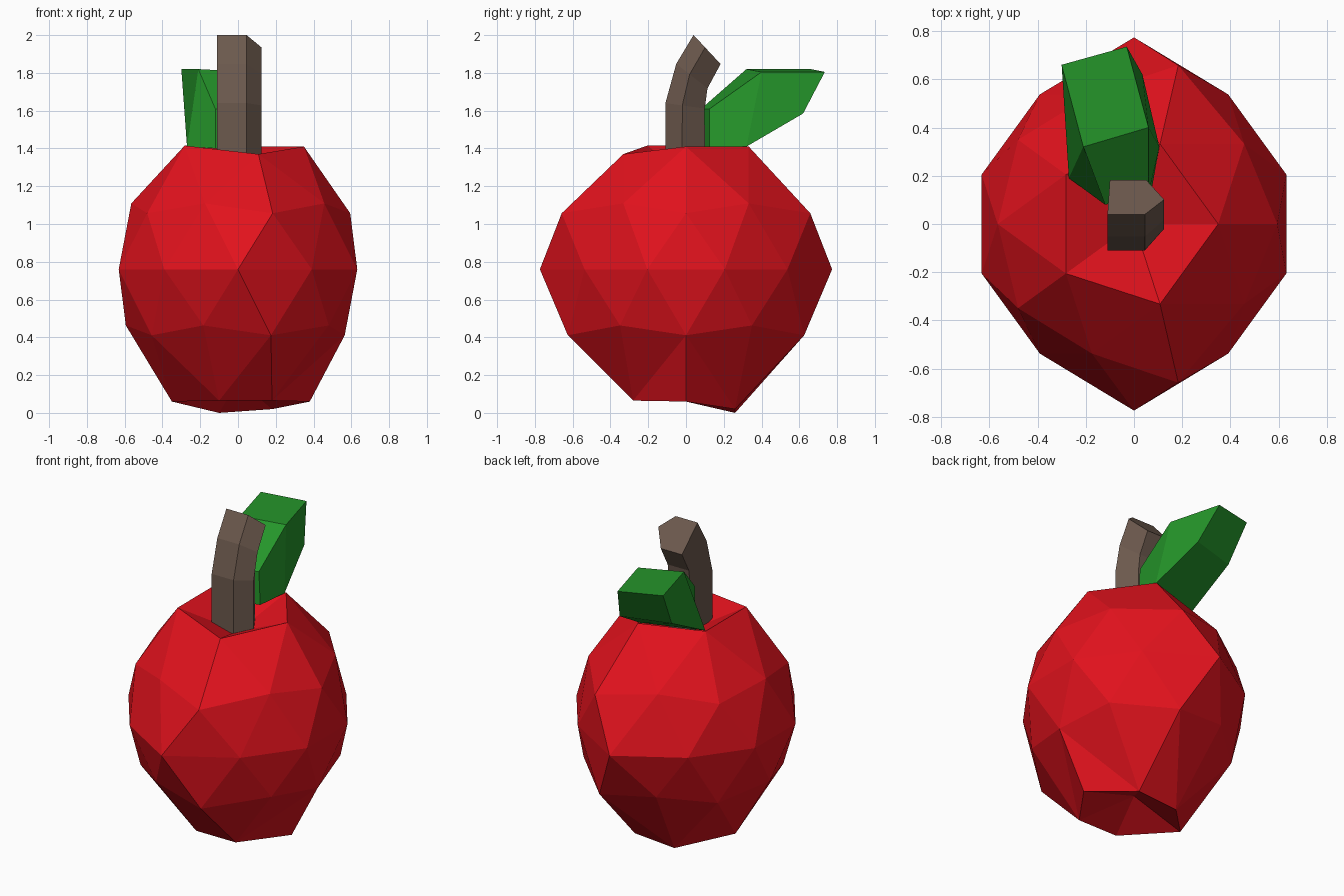
import bpy, bmesh
from math import sin, cos, radians
from mathutils import Vector

if "Cube" in bpy.data.objects:
    bpy.data.objects.remove(bpy.data.objects["Cube"])


def finish(bm, name, color):
    bmesh.ops.recalc_face_normals(bm, faces=bm.faces)
    me = bpy.data.meshes.new(name)
    bm.to_mesh(me)
    bm.free()
    ob = bpy.data.objects.new(name, me)
    bpy.context.collection.objects.link(ob)
    mat = bpy.data.materials.new(name + "_material")
    mat.diffuse_color = (*color, 1)
    mat.use_nodes = True
    mat.node_tree.nodes["Principled BSDF"].inputs["Base Color"].default_value = mat.diffuse_color
    me.materials.append(mat)
    return ob


def loft(name, rings, color):
    """Skin a list of equal-length rings and cap both ends."""
    bm = bmesh.new()
    vs = [[bm.verts.new(p) for p in r] for r in rings]
    n = len(vs[0])
    for a, b in zip(vs, vs[1:]):
        for i in range(n):
            j = (i + 1) % n
            bm.faces.new((a[i], a[j], b[j], b[i]))
    bm.faces.new(vs[0])
    bm.faces.new(vs[-1])
    return finish(bm, name, color)


# Apple body: low-poly sphere with a dented top and bottom
R, CZ = 0.664, 0.76
bm = bmesh.new()
bmesh.ops.create_icosphere(bm, subdivisions=2, radius=R)
bm.verts.ensure_lookup_table()


def at(deg, level):
    """Sphere vertex at a compass angle and height (unit sphere)."""
    r = (1 - level * level) ** 0.5
    p = Vector((r * cos(radians(deg)), r * sin(radians(deg)), level)) * R
    return min(bm.verts, key=lambda v: (v.co - p).length)


top = [at(a, 0.851) for a in (0, 72, 144, 216, 288)]
low = [at(a, -0.851) for a in (36, 108, 180, 252, 324)]
poles = [at(0, 1), at(0, -1)]
side = at(0, -0.526)
ridge = [at(s * a, l) for a, l in ((90, 0), (72, 0.447), (72, -0.526)) for s in (1, -1)]

# extra rim corner at the bottom
edge = next(e for e in bm.edges if low[0] in e.verts and low[4] in e.verts)
_, corner = bmesh.utils.edge_split(edge, low[0], 0.5)
for f in list(corner.link_faces):
    other = side if side in f.verts else poles[1]
    bmesh.utils.face_split(f, corner, other)

bmesh.ops.translate(bm, verts=bm.verts, vec=(0, 0, CZ))
for v in ridge:                       # front and back ridges
    v.co.y *= 1.165
for v, z in zip(top, (1.41, 1.41, 1.415, 1.415, 1.37)):
    v.co.z = z
rim = ((0.18, 0.26, 0.02), (-0.10, 0.26, 0), (-0.35, 0, 0.06),
       (-0.10, -0.28, 0.065), (0.18, -0.28, 0.065))
for v, p in zip(low, rim):
    v.co = p
corner.co = (0.38, 0, 0.06)
poles[0].co.z = 1.26
poles[1].co.z = 0.17
finish(bm, "apple_body", (0.75, 0.006, 0.012))

# Stem: five-sided section swept along a bending path (y, z, tilt)
section = ((-0.11, -0.11), (0.045, -0.11), (0.125, -0.02), (0.05, 0.10), (-0.10, 0.10))
path = ((0, 1.25, 0), (0, 1.625, 8), (0.035, 1.78, 38), (0.115, 1.92, 47))
loft("stem", [[(u, y + v * cos(radians(t)), z - v * sin(radians(t))) for u, v in section]
              for y, z, t in path], (0.15, 0.10, 0.075))

# Leaf: thick bent slab; each ring is top left, top right, bottom right, bottom left
loft("leaf", [
    [(-0.12, 0.08, 1.61), (0.06, 0.125, 1.61), (0.07, 0.125, 1.40), (-0.12, 0.08, 1.40)],
    [(-0.21, 0.32, 1.82), (0.06, 0.40, 1.805), (0.105, 0.32, 1.41), (-0.27, 0.19, 1.41)],
    [(-0.30, 0.66, 1.82), (-0.03, 0.735, 1.805), (0.035, 0.62, 1.585), (-0.27, 0.53, 1.585)],
], (0.018, 0.30, 0.023))
